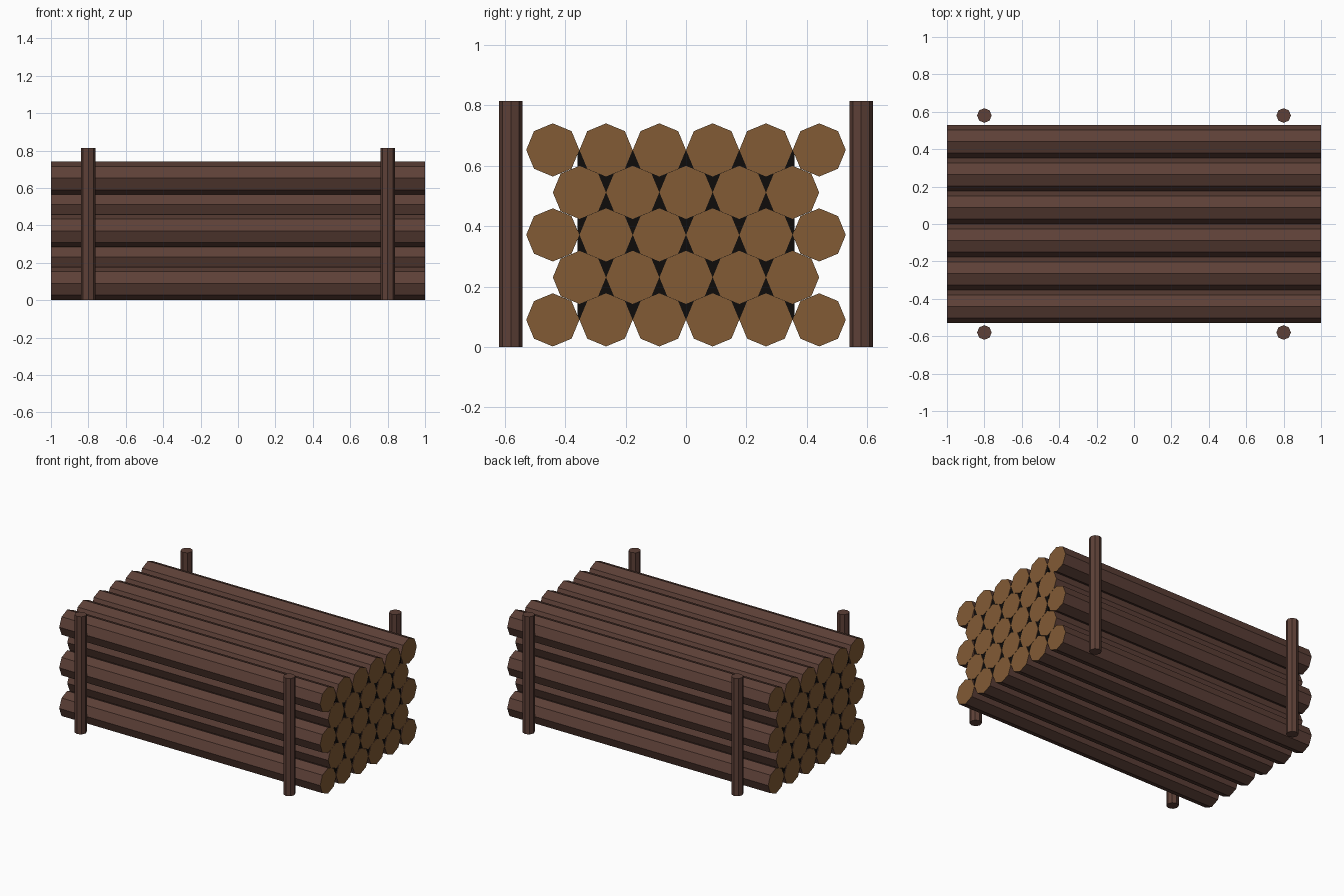
import bpy, math
from mathutils import Matrix

if "Cube" in bpy.data.objects:
    bpy.data.objects.remove(bpy.data.objects["Cube"])

def lin(c):
    return tuple(((v / 255 + 0.055) / 1.055) ** 2.4 if v > 10 else v / 255 / 12.92 for v in c) + (1.0,)

def mat(name, rgb):
    m = bpy.data.materials.new(name)
    m.diffuse_color = lin(rgb)
    m.use_nodes = True
    m.node_tree.nodes["Principled BSDF"].inputs["Base Color"].default_value = m.diffuse_color
    return m

bark = mat("brown bark", (93, 64, 55))
cut = mat("tan cut wood", (130, 91, 53))
dark = mat("dark gap", (14, 12, 11))

def octagon_bar(name, radius, length, matrix):
    bpy.ops.mesh.primitive_cylinder_add(vertices=8, radius=radius, depth=length)
    o = bpy.context.object
    o.name = name
    o.data.materials.append(bark)
    o.data.transform(matrix)
    return o

R, STEP, RISE = 0.088, 0.1765, 0.1407
Z0 = 0.09

# stacked logs: alternating rows of six and five, with pale sawn ends
for row in range(5):
    count = 6 if row % 2 == 0 else 5
    for i in range(count):
        y = (i - (count - 1) / 2) * STEP
        place = Matrix.Translation((0, y, Z0 + row * RISE)) @ Matrix.Rotation(math.pi / 2, 4, 'Y')
        log = octagon_bar(f"log_{row + 1}_{i + 1}", R, 2.0, place)
        log.data.materials.append(cut)
        for p in log.data.polygons:
            if abs(p.normal.x) > 0.9:
                p.material_index = 1

# dark filling seen in the gaps between the log ends
bpy.ops.mesh.primitive_cube_add(size=1)
core = bpy.context.object
core.name = "gap_filling"
core.data.transform(Matrix.Translation((0, 0, Z0 + 2 * RISE)) @ Matrix.Diagonal((1.992, 0.72, 4 * RISE, 1)))
core.data.materials.append(dark)

# four upright stakes holding the stack
for xs, xn in ((-1, "left"), (1, "right")):
    for ys, yn in ((-1, "front"), (1, "back")):
        octagon_bar(f"stake_{yn}_{xn}", 0.039, 0.815,
                    Matrix.Translation((xs * 0.8, ys * 0.58, 0.4075)))
